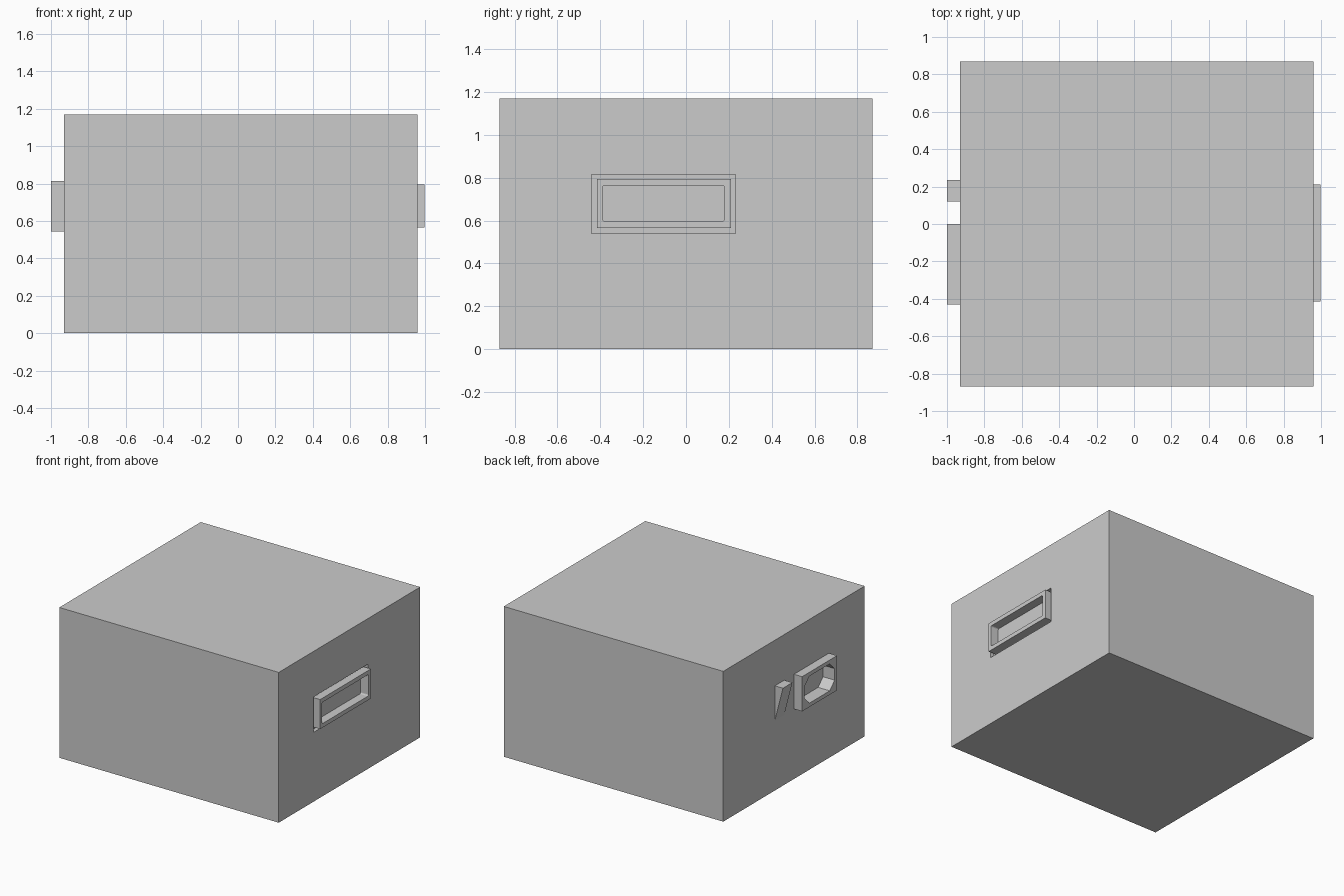
import bpy, bmesh, math

if "Cube" in bpy.data.objects:
    bpy.data.objects.remove(bpy.data.objects["Cube"])


def prism(name, x0, x1, y, z, corner=0.0, steps=1):
    """Rectangle in the YZ plane with cut or rounded corners, extruded along X."""
    pts = []
    if corner == 0:
        pts = [(y[0], z[0]), (y[1], z[0]), (y[1], z[1]), (y[0], z[1])]
    else:
        centres = [(y[0] + corner, z[0] + corner), (y[1] - corner, z[0] + corner),
                   (y[1] - corner, z[1] - corner), (y[0] + corner, z[1] - corner)]
        for i, (cy, cz) in enumerate(centres):
            for s in range(steps + 1):
                a = math.pi + (i + s / steps) * math.pi / 2
                pts.append((cy + corner * math.cos(a), cz + corner * math.sin(a)))
    return extrude(name, [(x0, py, pz) for py, pz in pts], (x1 - x0, 0, 0))


def extrude(name, profile, offset):
    bm = bmesh.new()
    face = bm.faces.new([bm.verts.new(p) for p in profile])
    new = bmesh.ops.extrude_face_region(bm, geom=[face])["geom"]
    bmesh.ops.translate(bm, vec=offset,
                        verts=[v for v in new if isinstance(v, bmesh.types.BMVert)])
    bmesh.ops.recalc_face_normals(bm, faces=bm.faces)
    mesh = bpy.data.meshes.new(name)
    bm.to_mesh(mesh)
    bm.free()
    obj = bpy.data.objects.new(name, mesh)
    bpy.context.collection.objects.link(obj)
    return obj


def cut(targets, cutter):
    """Subtract the cutter from each target, then remove it."""
    for obj in targets:
        mod = obj.modifiers.new("cut", 'BOOLEAN')
        mod.operation = 'DIFFERENCE'
        mod.solver = 'EXACT'
        mod.object = cutter
        bpy.context.view_layer.objects.active = obj
        bpy.ops.object.modifier_apply(modifier=mod.name)
    bpy.data.objects.remove(cutter)


# Main housing
housing = prism("housing", -0.93, 0.96, (-0.87, 0.87), (0, 1.17))

# Right side: shallow recess holding a raised bezel
cut([housing], prism("recess_cutter", 0.93, 1.1, (-0.44, 0.23), (0.54, 0.815)))
bezel = prism("right_bezel", 0.93, 0.998, (-0.415, 0.21), (0.565, 0.795))
cut([bezel], prism("bezel_cutter", 0.9, 1.1, (-0.39, 0.18), (0.597, 0.763), 0.01, 3))

# Left side: socket with chamfered opening sunk into the housing
socket = prism("left_socket", -1.0, -0.93, (-0.43, 0.0), (0.545, 0.815))
cut([housing, socket],
    prism("socket_cutter", -0.90, -1.1, (-0.40, -0.03), (0.575, 0.785), 0.06, 1))

# Left side: wedge shaped rocker switch
extrude("rocker_switch",
        [(-0.93, 0.12, 0.545), (-1.0, 0.12, 0.815), (-0.93, 0.12, 0.815)],
        (0, 0.115, 0))
